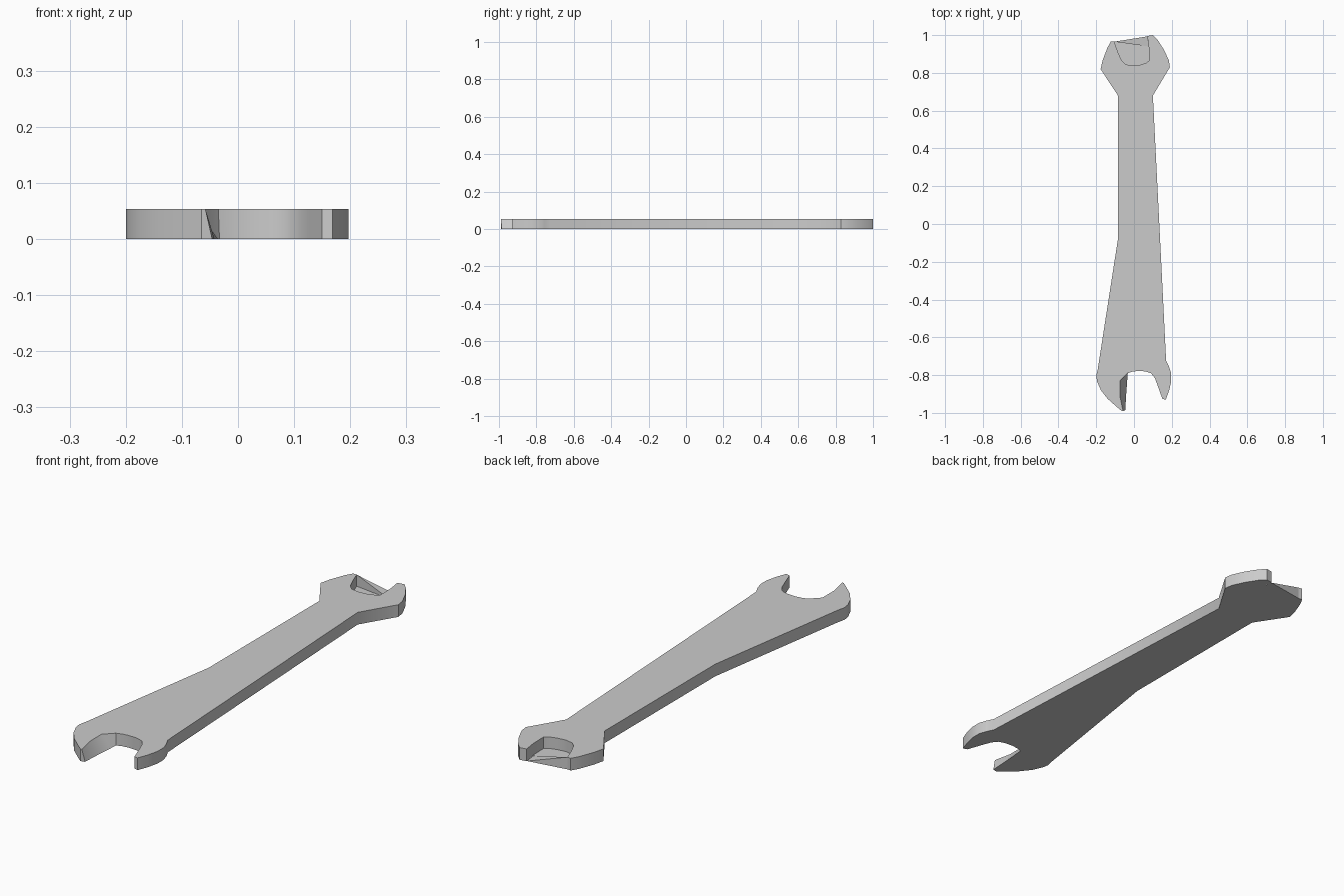
import bpy, bmesh

if "Cube" in bpy.data.objects:
    bpy.data.objects.remove(bpy.data.objects["Cube"])

T = 0.053  # thickness


def make(name, verts, faces, smooth=False):
    me = bpy.data.meshes.new(name)
    me.from_pydata(verts, [], faces)
    bm = bmesh.new()
    bm.from_mesh(me)
    bmesh.ops.triangulate(bm, faces=[f for f in bm.faces if len(f.verts) > 4])
    bmesh.ops.recalc_face_normals(bm, faces=bm.faces)
    bm.to_mesh(me)
    bm.free()
    ob = bpy.data.objects.new(name, me)
    bpy.context.collection.objects.link(ob)
    if smooth:
        bpy.ops.object.select_all(action='DESELECT')
        ob.select_set(True)
        bpy.context.view_layer.objects.active = ob
        bpy.ops.object.shade_smooth_by_angle(angle=0.6)
    return ob


def slab(name, low, high, z0, z1, smooth=False):
    n = len(low)
    verts = [(x, y, z0) for x, y in low] + [(x, y, z1) for x, y in high]
    faces = [tuple(range(n))[::-1], tuple(range(n, 2 * n))]
    faces += [(i, (i + 1) % n, n + (i + 1) % n, n + i) for i in range(n)]
    return make(name, verts, faces, smooth)


# inner edge of the upper jaw, left tip to right tip
mouth = [(-.105, .965), (-.085, .91), (-.065, .865), (-.045, .845), (-.01, .838),
         (.03, .842), (.065, .853), (.08, .865), (.078, .94), (.07, .995)]

# right side, downwards
right = [(.1, 1), (.125, .975), (.16, .92), (.185, .865), (.19, .83), (.1, .68),
         (.135, -.02), (.17, -.725), (.185, -.755), (.197, -.79), (.197, -.835),
         (.185, -.885), (.168, -.93), (.15, -.925)]

# lower jaw opening, right to left
fork = [(.125, -.855), (.11, -.815), (.09, -.79), (.06, -.78), (.02, -.778), (-.01, -.782)]

# slanted inner wall of the lower left prong
prong_top = [(-.035, -.79), (-.075, -.83), (-.075, -.91), (-.058, -.99)]
prong_low = [(-.033, -.79), (-.036, -.83), (-.042, -.91), (-.046, -.985)]

# left side, upwards
left = [(-.065, -.99), (-.095, -.965), (-.14, -.925), (-.175, -.88), (-.195, -.835),
        (-.2, -.805), (-.192, -.77), (-.085, -.08), (-.085, .68),
        (-.177, .82), (-.165, .87), (-.14, .935), (-.122, .967)]

slab("wrench_body", mouth + right + fork + prong_low + left,
     mouth + right + fork + prong_top + left, 0, T, True)

# thin floor closing the underside of the upper jaw
slab("jaw_floor", mouth[:-1], mouth[:-1], 0, .003)

# slanted web across the upper jaw opening
make("jaw_web", [(-.105, .965, T), (-.105, .965, 0), (.078, .94, 0), (.07, .993, 0)],
     [(0, 1, 2), (0, 2, 3), (0, 3, 1), (1, 3, 2)])
